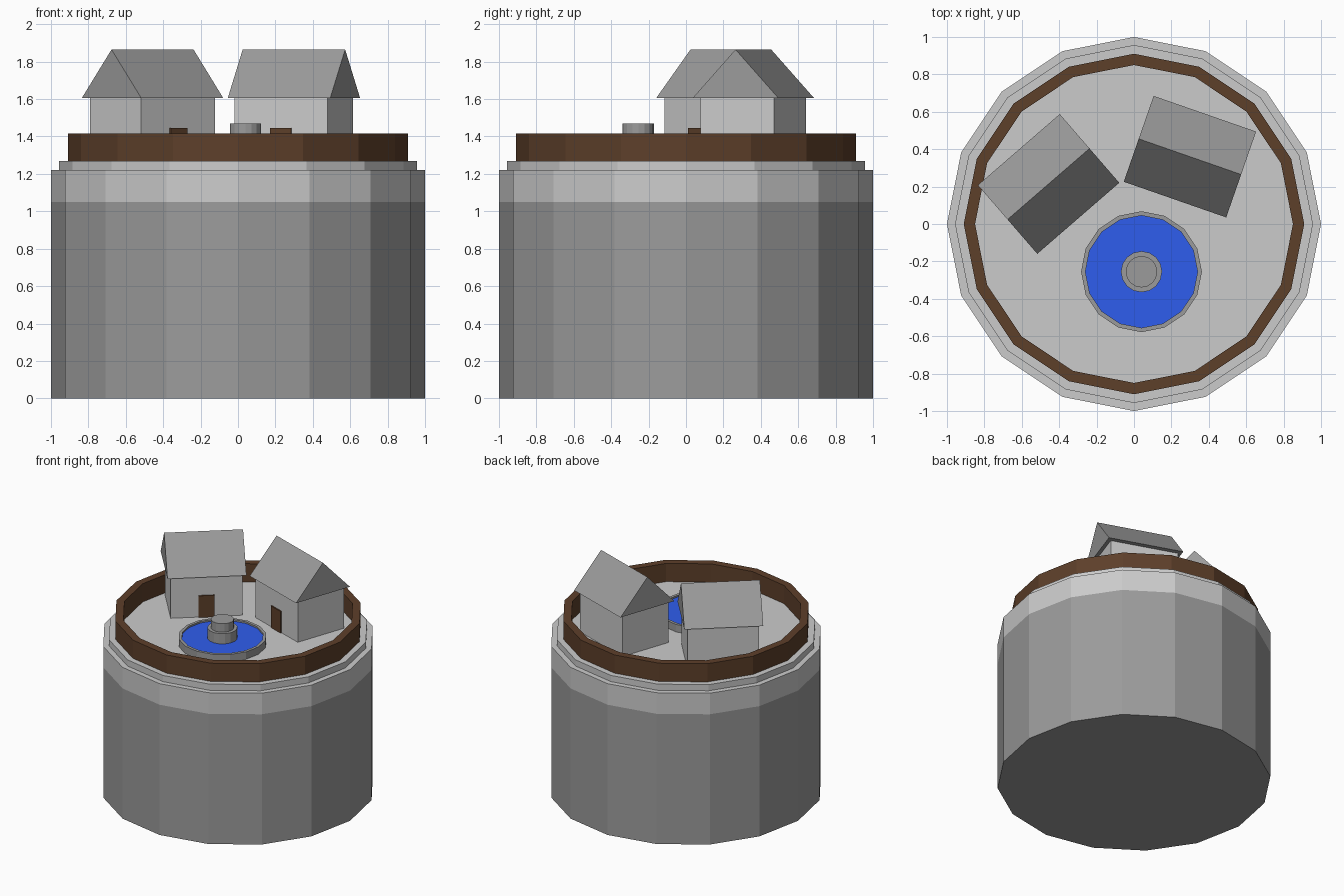
import bpy, bmesh
from math import cos, sin, pi, radians
from mathutils import Matrix, Vector

if "Cube" in bpy.data.objects:
    bpy.data.objects.remove(bpy.data.objects["Cube"])

SIDES = 16


def material(name, r, g, b):
    m = bpy.data.materials.new(name)
    m.diffuse_color = (r, g, b, 1)
    m.use_nodes = True
    m.node_tree.nodes["Principled BSDF"].inputs["Base Color"].default_value = m.diffuse_color
    return m


LIGHT = material("light_stone", 0.8, 0.8, 0.8)
DARK = material("dark_stone", 0.33, 0.33, 0.33)
WOOD = material("brown_wood", 0.11, 0.05, 0.023)
WATER = material("blue_water", 0.028, 0.11, 0.85)


def finish(name, bm, mat):
    bmesh.ops.recalc_face_normals(bm, faces=bm.faces)
    me = bpy.data.meshes.new(name)
    bm.to_mesh(me)
    bm.free()
    me.materials.append(mat)
    ob = bpy.data.objects.new(name, me)
    bpy.context.collection.objects.link(ob)
    return ob


def extrude(bm, pts, vec):
    """Extrude a flat polygon into a closed solid."""
    face = bm.faces.new([bm.verts.new(p) for p in pts])
    geo = bmesh.ops.extrude_face_region(bm, geom=[face], use_keep_orig=True)
    new = [v for v in geo["geom"] if isinstance(v, bmesh.types.BMVert)]
    bmesh.ops.translate(bm, verts=new, vec=vec)


def disc(name, r, z0, z1, mat, c=(0, 0)):
    bm = bmesh.new()
    ring = [(c[0] + r * cos(2 * pi * i / SIDES), c[1] + r * sin(2 * pi * i / SIDES), z0)
            for i in range(SIDES)]
    extrude(bm, ring, (0, 0, z1 - z0))
    return finish(name, bm, mat)


def tube(name, r_out, r_in, z0, z1, mat, c=(0, 0)):
    bm = bmesh.new()
    loops = []
    for i in range(SIDES):
        a = 2 * pi * i / SIDES
        loops.append([bm.verts.new((c[0] + r * cos(a), c[1] + r * sin(a), z))
                      for r, z in ((r_out, z0), (r_out, z1), (r_in, z1), (r_in, z0))])
    for i in range(SIDES):
        p, q = loops[i], loops[(i + 1) % SIDES]
        for k in range(4):
            n = (k + 1) % 4
            bm.faces.new((p[k], q[k], q[n], p[n]))
    return finish(name, bm, mat)


def box(name, x0, x1, y0, y1, z0, z1, mat):
    bm = bmesh.new()
    extrude(bm, [(x0, y0, z0), (x1, y0, z0), (x1, y1, z0), (x0, y1, z0)], (0, 0, z1 - z0))
    return finish(name, bm, mat)


# Round tower base with pale band and stepped floor
disc("tower_body", 1.0, 0, 1.05, DARK)
disc("tower_band", 1.0, 1.05, 1.22, LIGHT)
disc("courtyard_floor", 0.957, 1.22, 1.27, LIGHT)

# Wooden rampart ring
tube("rampart", 0.91, 0.85, 1.27, 1.417, WOOD)

# Fountain
FC = (0.04, -0.255)
tube("fountain_basin", 0.323, 0.3, 1.27, 1.33, DARK, FC)
disc("fountain_water", 0.3, 1.27, 1.317, WATER, FC)
disc("fountain_pillar", 0.11, 1.317, 1.4, DARK, FC)
disc("fountain_cap", 0.084, 1.4, 1.468, DARK, FC)


# Houses: walls, closed gable roof, front door
def house(prefix, x, y, angle):
    walls = box(prefix + "_walls", -0.263, 0.263, -0.2075, 0.2075, 1.27, 1.605, LIGHT)
    door = box(prefix + "_door", -0.059, 0.059, -0.2175, -0.2, 1.27, 1.445, WOOD)
    bm = bmesh.new()
    extrude(bm, [(-0.29, -0.243, 1.605), (-0.29, 0.243, 1.605), (-0.29, 0, 1.865)], (0.58, 0, 0))
    roof = finish(prefix + "_roof", bm, DARK)
    for ob in (walls, door, roof):
        ob.data.transform(Matrix.Translation(Vector((x, y, 0))) @ Matrix.Rotation(radians(angle), 4, 'Z'))


house("left_house", -0.457, 0.214, 40.9)
house("right_house", 0.299, 0.36, -19.2)
